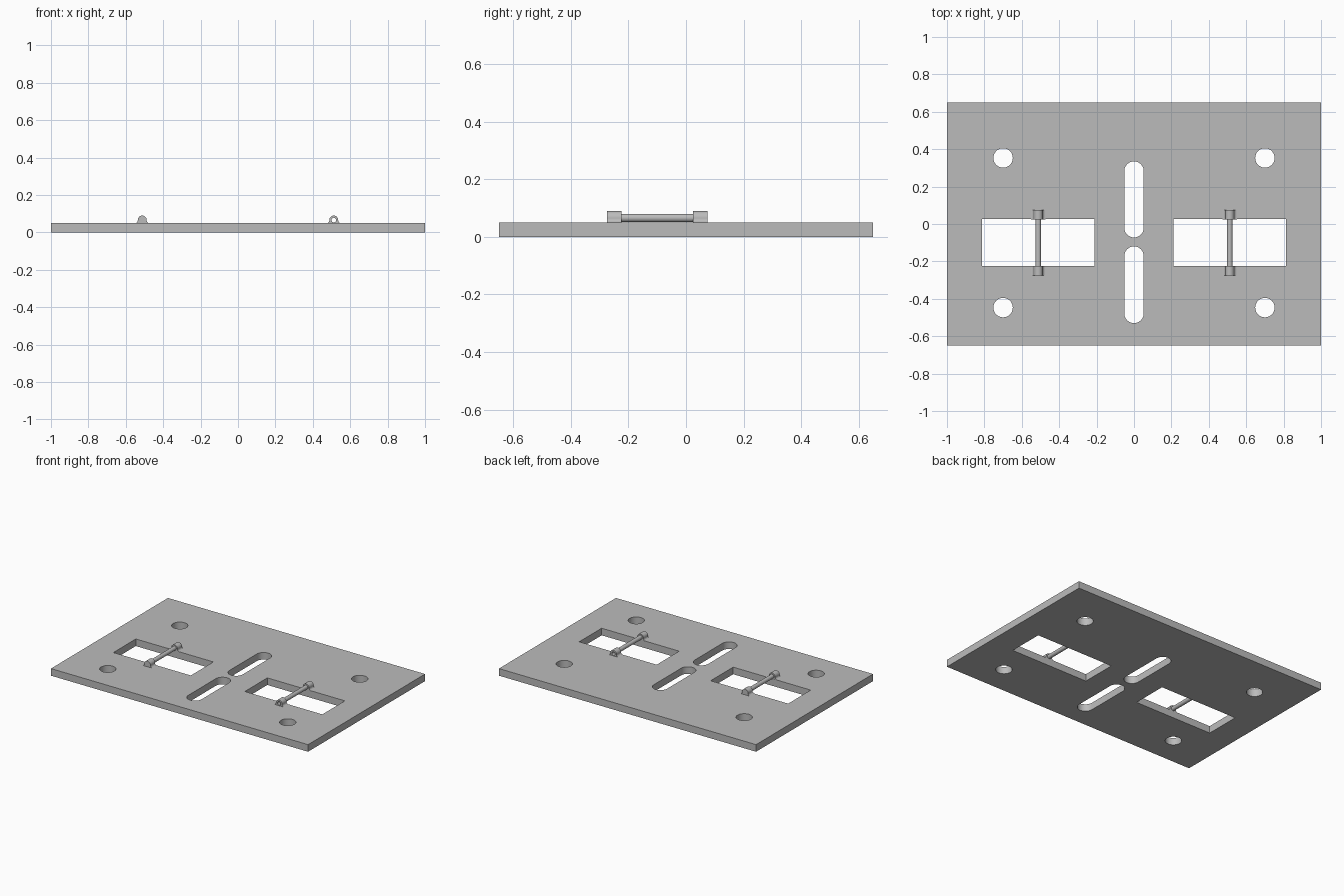
import bpy
import bmesh
from math import pi, sin, cos, atan2, sqrt, radians

cube = bpy.data.objects.get("Cube")
if cube:
    bpy.data.objects.remove(cube, do_unlink=True)

grey = bpy.data.materials.new("plain grey")
grey.use_nodes = True
colour = (0.5, 0.5, 0.5, 1)
grey.diffuse_color = colour
grey.node_tree.nodes["Principled BSDF"].inputs["Base Color"].default_value = colour

THICK = 0.05


def arc(cx, cy, r, start, end, steps):
    return [(cx + r * cos(start + (end - start) * i / steps),
             cy + r * sin(start + (end - start) * i / steps)) for i in range(steps + 1)]


def circle(cx, cy, r, steps=32):
    return arc(cx, cy, r, 0, 2 * pi, steps)[:-1]


def rectangle(x0, x1, y0, y1):
    return [(x0, y0), (x1, y0), (x1, y1), (x0, y1)]


def slot(y0, y1, r):
    return arc(0, y1 - r, r, 0, pi, 16) + arc(0, y0 + r, r, pi, 2 * pi, 16)


def extrude_outline(name, loops, depth, location, upright=False):
    """Solid from an outer loop and its holes, centred on its depth."""
    curve = bpy.data.curves.new(name + "_outline", 'CURVE')
    curve.dimensions = '2D'
    curve.fill_mode = 'BOTH'
    curve.extrude = depth / 2
    for loop in loops:
        spline = curve.splines.new('POLY')
        spline.points.add(len(loop) - 1)
        for point, (x, y) in zip(spline.points, loop):
            point.co = (x, y, 0, 1)
        spline.use_cyclic_u = True
    helper = bpy.data.objects.new(name + "_outline", curve)
    bpy.context.collection.objects.link(helper)
    bpy.context.view_layer.update()
    mesh = bpy.data.meshes.new_from_object(helper)
    bpy.data.objects.remove(helper, do_unlink=True)

    bm = bmesh.new()
    bm.from_mesh(mesh)
    bmesh.ops.remove_doubles(bm, verts=bm.verts, dist=0.00001)
    bmesh.ops.recalc_face_normals(bm, faces=bm.faces)
    bm.to_mesh(mesh)
    bm.free()
    mesh.name = name
    mesh.materials.clear()
    mesh.materials.append(grey)

    obj = bpy.data.objects.new(name, mesh)
    bpy.context.collection.objects.link(obj)
    obj.location = location
    if upright:
        obj.rotation_euler.x = pi / 2
    bpy.ops.object.select_all(action='DESELECT')
    obj.select_set(True)
    bpy.context.view_layer.objects.active = obj
    bpy.ops.object.shade_smooth_by_angle(angle=radians(30))
    return obj


# Plate with screw holes, windows and two centre slots
openings = [slot(-0.072, 0.335, 0.052), slot(-0.53, -0.12, 0.052)]
for side in (-1, 1):
    openings += [circle(side * 0.7, y, 0.052) for y in (0.353, -0.447)]
    openings.append(rectangle(*sorted((side * 0.21, side * 0.813)), -0.224, 0.026))
extrude_outline("base_plate", [rectangle(-1, 1, -0.65, 0.65)] + openings,
                THICK, (0, 0, THICK / 2))

# Bracket profile: a ring flowing into a foot through concave fillets
AXIS, RING, FILLET, BORE = 0.016, 0.024, 0.014, 0.0145
foot = sqrt((RING + FILLET) ** 2 - (AXIS - FILLET) ** 2)
touch = atan2(FILLET - AXIS, foot)
right_fillet = arc(foot, FILLET, FILLET, -pi / 2, touch - pi, 8)
left_fillet = [(-x, y) for x, y in reversed(right_fillet)]
bracket = right_fillet + arc(0, AXIS, RING, touch, pi - touch, 24)[1:-1] + left_fillet

# Pins across the windows, each held by two brackets
for side, label in ((-1, "right"), (1, "left")):
    x = side * 0.512
    for y, end in ((-0.25, "front"), (0.05, "back")):
        extrude_outline(f"{label}_{end}_bracket", [bracket, circle(0, AXIS, BORE)],
                        0.05, (x, y, THICK), True)
    pin = [circle(0, AXIS, BORE)]
    if side > 0:
        pin.append(circle(0, AXIS, 0.0125))
    extrude_outline(f"{label}_pin", pin, 0.35, (x, -0.1, THICK), True)
